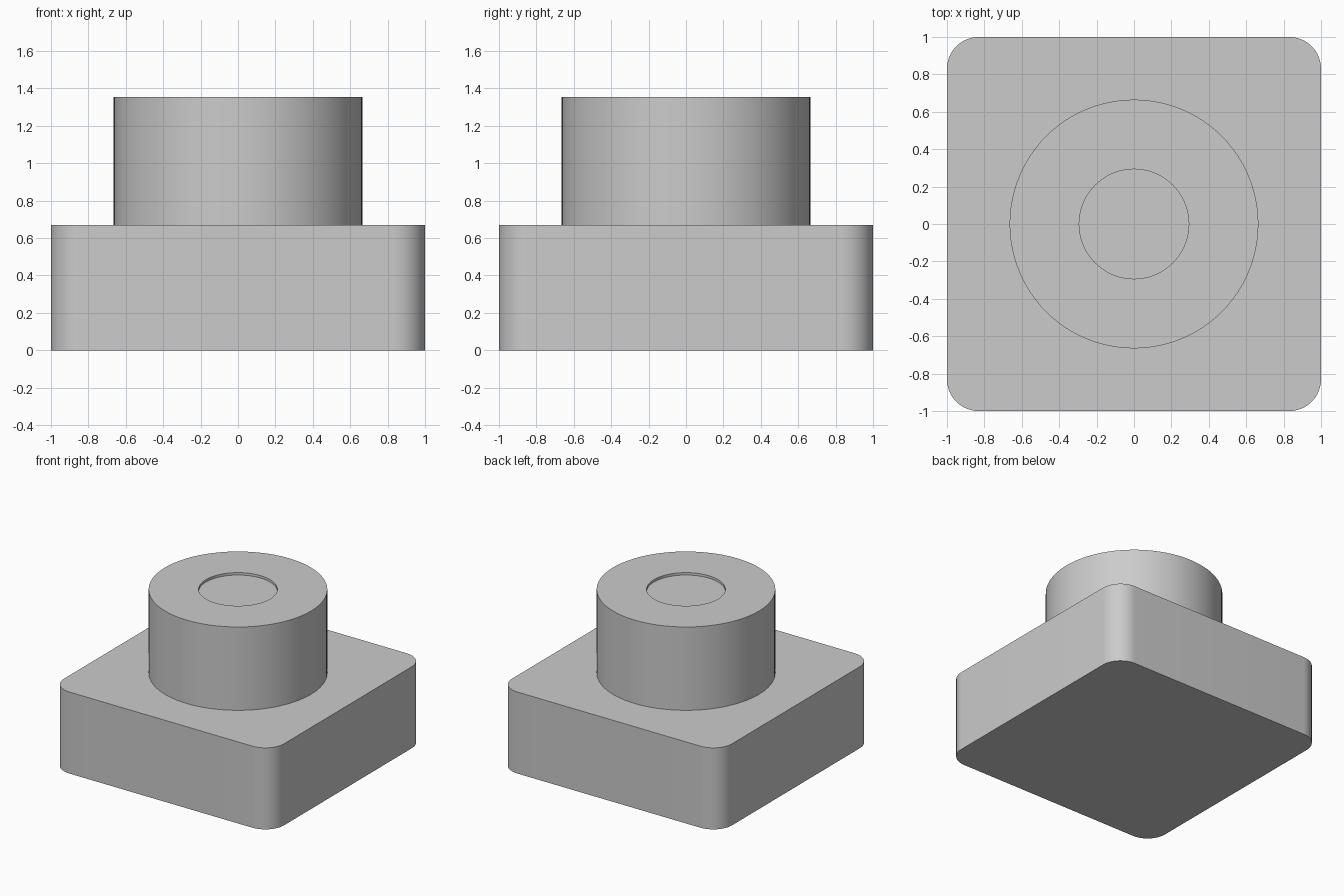
import bpy
import bmesh
import math

cube = bpy.data.objects.get("Cube")
if cube:
    bpy.data.objects.remove(cube, do_unlink=True)

# Single plain grey material
GREY = (0.6, 0.6, 0.6, 1.0)
grey = bpy.data.materials.new("plain grey")
grey.use_nodes = True
grey.diffuse_color = GREY
grey.node_tree.nodes["Principled BSDF"].inputs["Base Color"].default_value = GREY

BASE_TOP = 0.67
BOSS_TOP = 1.355
BOSS_RADIUS = 0.665
RECESS_RADIUS = 0.293
RECESS_DEPTH = 0.02
CORNER = 0.17
SEGMENTS = 96


def finish(name, bm):
    """Turn a bmesh into a smooth-shaded object with sharp edges kept."""
    bmesh.ops.recalc_face_normals(bm, faces=bm.faces)
    mesh = bpy.data.meshes.new(name)
    bm.to_mesh(mesh)
    bm.free()
    mesh.materials.append(grey)
    obj = bpy.data.objects.new(name, mesh)
    bpy.context.collection.objects.link(obj)
    bpy.ops.object.select_all(action="DESELECT")
    obj.select_set(True)
    bpy.context.view_layer.objects.active = obj
    bpy.ops.object.shade_smooth_by_angle(angle=math.radians(30))
    return obj


# Square base with rounded vertical corners
bm = bmesh.new()
bmesh.ops.create_cube(bm, size=2)
for v in bm.verts:
    v.co.z = BASE_TOP if v.co.z > 0 else 0
uprights = [e for e in bm.edges if abs(e.verts[0].co.z - e.verts[1].co.z) > 0.1]
bmesh.ops.bevel(bm, geom=uprights, offset=CORNER, segments=16, profile=0.5,
                affect="EDGES")
finish("base_block", bm)

# Round boss with a shallow circular recess in its top
bm = bmesh.new()
profile = [(BOSS_RADIUS, BASE_TOP), (BOSS_RADIUS, BOSS_TOP),
           (RECESS_RADIUS, BOSS_TOP), (RECESS_RADIUS, BOSS_TOP - RECESS_DEPTH)]
rings = []
for radius, z in profile:
    ring = bmesh.ops.create_circle(bm, segments=SEGMENTS, radius=radius)["verts"]
    for v in ring:
        v.co.z = z
    rings.append(ring)
for low, high in zip(rings, rings[1:]):
    for i in range(SEGMENTS):
        j = (i + 1) % SEGMENTS
        bm.faces.new((low[i], low[j], high[j], high[i]))
bm.faces.new(rings[0])
bm.faces.new(rings[-1])
finish("round_boss", bm)
